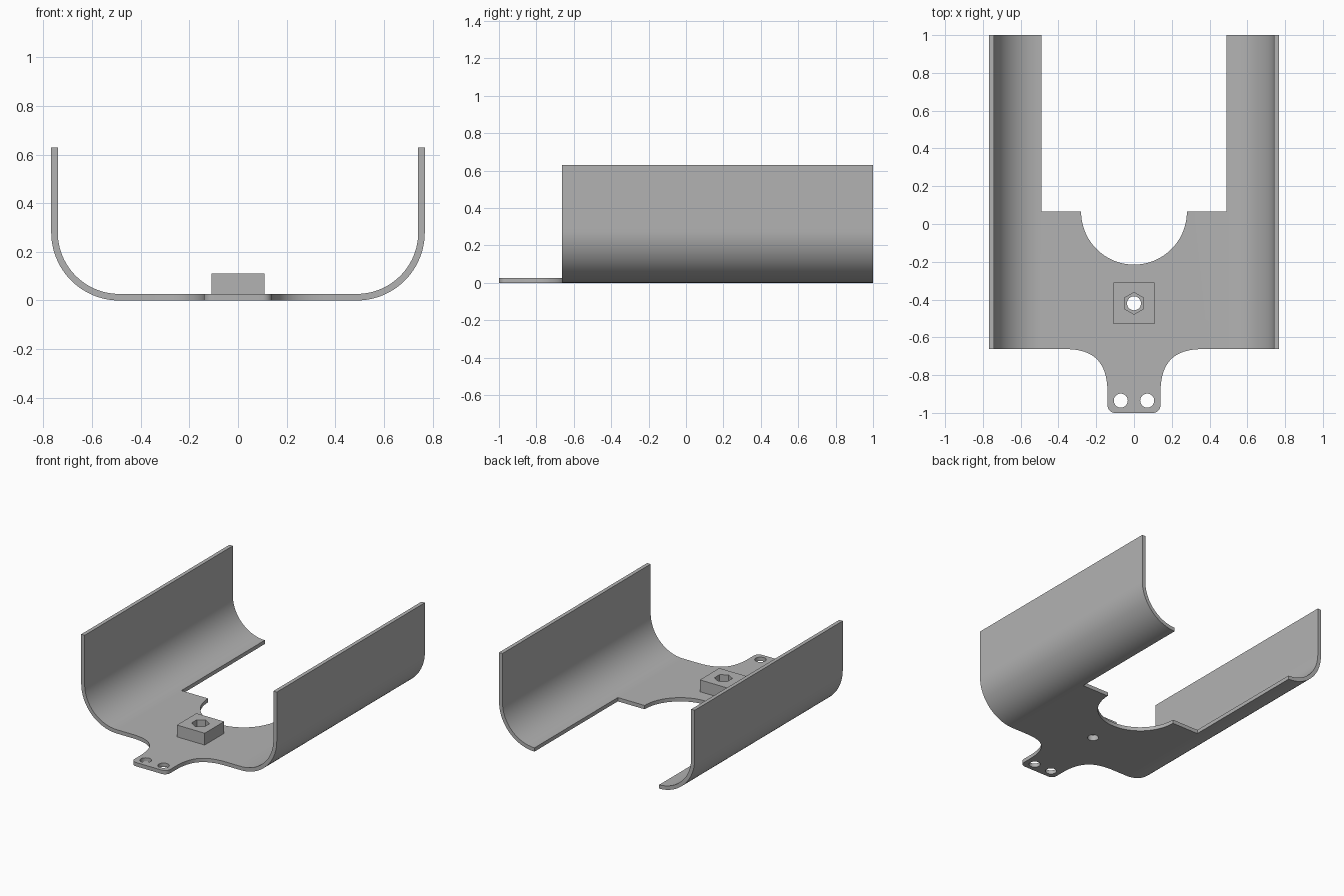
import bpy, bmesh
from math import sin, cos, pi
from mathutils import Vector
from mathutils.geometry import interpolate_bezier

cube = bpy.data.objects.get("Cube")
if cube:
    bpy.data.objects.remove(cube, do_unlink=True)

grey = bpy.data.materials.new("plain grey")
grey.use_nodes = True
colour = (0.45, 0.45, 0.45, 1)
grey.diffuse_color = colour
grey.node_tree.nodes["Principled BSDF"].inputs["Base Color"].default_value = colour

HALF, T, R, TOP = 0.768, 0.027, 0.28, 0.63   # half width, sheet, bend, wall height
FRONT, STEP, NOTCH, SLOT = -0.662, 0.49, 0.065, 0.28
NUT_Y = -0.42


def arc(cx, cy, r, a0, a1, n):
    return [(cx + r * cos(a0 + (a1 - a0) * i / n),
             cy + r * sin(a0 + (a1 - a0) * i / n)) for i in range(n + 1)]


def circle(cx, cy, r, n, start=0):
    return arc(cx, cy, r, start, start + 2 * pi, n)[:-1]


def prism(name, points, start, depth):
    """Extrude a closed outline of 3D points along a vector."""
    bm = bmesh.new()
    face = bm.faces.new([bm.verts.new(Vector(p) + Vector(start)) for p in points])
    ext = bmesh.ops.extrude_face_region(bm, geom=[face], use_keep_orig=True)
    moved = [v for v in ext["geom"] if isinstance(v, bmesh.types.BMVert)]
    bmesh.ops.translate(bm, verts=moved, vec=depth)
    bmesh.ops.recalc_face_normals(bm, faces=bm.faces)
    mesh = bpy.data.meshes.new(name)
    bm.to_mesh(mesh)
    bm.free()
    mesh.materials.append(grey)
    obj = bpy.data.objects.new(name, mesh)
    bpy.context.collection.objects.link(obj)
    return obj


def upright(name, outline, z0, z1):
    return prism(name, [(x, y, 0) for x, y in outline], (0, 0, z0), (0, 0, z1 - z0))


def combine(target, tool, operation):
    mod = target.modifiers.new(operation, "BOOLEAN")
    mod.operation, mod.solver, mod.object = operation, "EXACT", tool
    bpy.context.view_layer.objects.active = target
    bpy.ops.object.modifier_apply(modifier=mod.name)
    bpy.data.objects.remove(tool, do_unlink=True)


# Bent sheet: U-shaped section swept from front to back
outer = arc(HALF - R, R, R, -pi / 2, 0, 24) + [(HALF, TOP)]
inner = [(HALF - T, TOP)] + arc(HALF - R, R, R - T, 0, -pi / 2, 24)
right_half = outer + inner
left_half = [(-x, z) for x, z in reversed(right_half)]
cradle = prism("cradle", [(x, 0, z) for x, z in right_half + left_half],
               (0, -1, 0), (0, 2, 0))

# Rear opening with a round bay
opening = ([(STEP, 1.1), (-STEP, 1.1), (-STEP, NOTCH)]
           + arc(0, NOTCH, SLOT, pi, 2 * pi, 48) + [(STEP, NOTCH)])
combine(cradle, upright("opening_cutter", opening, -0.1, 1), "DIFFERENCE")

# Front tongue: flared sides and rounded corners
flare = [(p.x, p.y) for p in interpolate_bezier(
    Vector((0.37, FRONT)), Vector((0.21, FRONT)),
    Vector((0.14, -0.73)), Vector((0.14, -0.9)), 24)]
side = ([(1, FRONT)] + flare + arc(0.1, -0.96, 0.04, 0, -pi / 2, 8)
        + [(0.1, -1.1), (1, -1.1)])
for s in (-1, 1):
    combine(cradle, upright("side_cutter", [(s * x, y) for x, y in side], -0.1, 1),
            "DIFFERENCE")

# Nut block, hexagonal pocket and bolt holes
B = 0.109
block = [(x, y + NUT_Y) for x, y in ((-B, -B), (B, -B), (B, B), (-B, B))]
combine(cradle, upright("nut_block", block, 0.01, 0.111), "UNION")
combine(cradle, upright("nut_pocket", circle(0, NUT_Y, 0.058, 6, pi / 2), 0.04, 0.2),
        "DIFFERENCE")
for x, y in ((0, NUT_Y), (-0.07, -0.935), (0.07, -0.935)):
    combine(cradle, upright("bolt_hole", circle(x, y, 0.037, 32), -0.1, 0.3),
            "DIFFERENCE")

bpy.ops.object.select_all(action="DESELECT")
cradle.select_set(True)
bpy.context.view_layer.objects.active = cradle
bpy.ops.object.shade_smooth_by_angle(angle=pi / 6)
